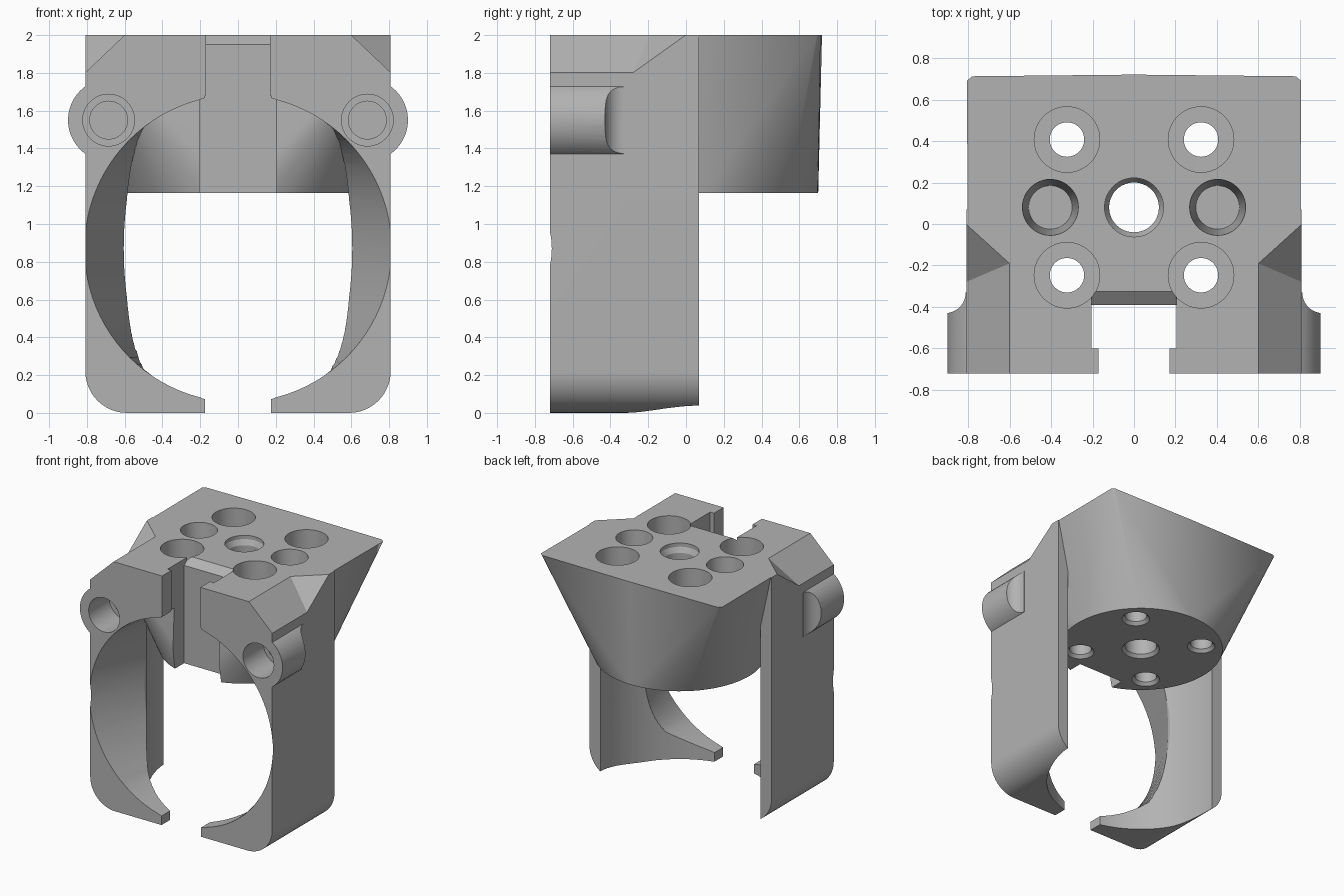
import bpy, bmesh
from math import sin, cos, pi, sqrt, radians
from mathutils import Vector

if "Cube" in bpy.data.objects:
    bpy.data.objects.remove(bpy.data.objects["Cube"])

grey = bpy.data.materials.new("plain grey")
grey.use_nodes = True
grey.diffuse_color = (0.45, 0.45, 0.45, 1)
grey.node_tree.nodes["Principled BSDF"].inputs["Base Color"].default_value = grey.diffuse_color


def finish(name, bm):
    bmesh.ops.recalc_face_normals(bm, faces=bm.faces[:])
    mesh = bpy.data.meshes.new(name)
    bm.to_mesh(mesh)
    bm.free()
    mesh.materials.append(grey)
    ob = bpy.data.objects.new(name, mesh)
    bpy.context.collection.objects.link(ob)
    return ob


def hull(name, points):
    bm = bmesh.new()
    for p in points:
        bm.verts.new(p)
    res = bmesh.ops.convex_hull(bm, input=bm.verts[:])
    loose = {g for g in res["geom_interior"] + res["geom_unused"]
             if isinstance(g, bmesh.types.BMVert)}
    bmesh.ops.delete(bm, geom=list(loose), context="VERTS")
    bmesh.ops.dissolve_limit(bm, angle_limit=radians(0.5), verts=bm.verts[:], edges=bm.edges[:])
    return finish(name, bm)


def loft(name, rings):
    """Closed solid through rings of equal point count."""
    bm = bmesh.new()
    rows = [[bm.verts.new(p) for p in ring] for ring in rings]
    n = len(rows[0])
    for a, b in zip(rows, rows[1:]):
        for i in range(n):
            j = (i + 1) % n
            bm.faces.new((a[i], a[j], b[j], b[i]))
    bm.faces.new(rows[0])
    bm.faces.new(rows[-1])
    return finish(name, bm)


def box(name, x0, x1, y0, y1, z0, z1):
    return hull(name, [(x, y, z) for x in (x0, x1) for y in (y0, y1) for z in (z0, z1)])


def turned(name, cx, c2, profile, axis="z", n=48):
    """Round solid from (position along axis, radius) pairs."""
    rings = []
    for h, r in profile:
        circle = [(cx + r * cos(2 * pi * i / n), c2 + r * sin(2 * pi * i / n)) for i in range(n)]
        rings.append([(u, v, h) if axis == "z" else (u, h, v) for u, v in circle])
    return loft(name, rings)


def combine(target, tool, operation):
    mod = target.modifiers.new(tool.name, "BOOLEAN")
    mod.operation, mod.object, mod.solver = operation, tool, "EXACT"
    bpy.context.view_layer.objects.active = target
    bpy.ops.object.modifier_apply(modifier=mod.name)
    bpy.data.objects.remove(tool)


def cut(target, tool):
    combine(target, tool, "DIFFERENCE")


def join(target, tool):
    combine(target, tool, "UNION")


FRONT, BACK, HALF = -0.72, 0.07, 0.808
SIDES = (-1, 1)

# Clamp block with rounded lower corners
outline = [(HALF, 2), (-HALF, 2)]
for s, start in ((-1, pi), (1, 1.5 * pi)):
    for i in range(13):
        a = start + i * pi / 24
        outline.append((s * (HALF - 0.22) + 0.22 * cos(a), 0.22 + 0.22 * sin(a)))
bracket = loft("clamp_bracket", [[(x, y, z) for x, z in outline] for y in (FRONT, BACK)])

# Ears for the clamp bolts, scooped into the sides at the rear
for s in SIDES:
    ear = turned("ear", s * 0.68, 1.55, [(FRONT, 0.22), (-0.33, 0.22)], "y")
    cut(ear, turned("ear_scoop", s * 0.911, -0.33, [(1.2, 0.1), (1.9, 0.1)]))
    join(bracket, ear)

# Gripping cavity: round at the front, narrowing inwards
CZ, R, GAP = 0.87, 0.813, 0.175
heights = [-0.1] + [CZ - R * cos(i * pi / 48) for i in range(3, 46)] + [1.68]


def round_width(z):
    return max(GAP, sqrt(max(0, R * R - (z - CZ) ** 2)))


def inner_width(z):
    return min(round_width(z), 0.605 * sqrt(1 - ((z - CZ) / 1.1) ** 2))


def section(y, width):
    return [(width(z), y, z) for z in heights] + [(-width(z), y, z) for z in reversed(heights)]


cut(bracket, loft("cavity", [
    section(FRONT - 0.02, round_width), section(FRONT, round_width),
    section(-0.32, inner_width), section(BACK + 0.05, inner_width)]))

# Round clearance below and around the hub
cut(bracket, turned("clearance", 0, 0.08, [(-0.1, 0.712), (1.6, 0.712)], n=96))

# Mounting hub: round underside swelling to a rectangular top
disc = [(0.62 * cos(i * pi / 48), 0.08 + 0.62 * sin(i * pi / 48), 1.165) for i in range(96)]
top = [(s * x, y, 2) for s in SIDES for x, y in ((0.8, -0.5), (0.805, 0.69), (0.78, 0.712))]
join(bracket, hull("hub", disc + top + [(0, 0.72, 2)]))

# Cut top corners of the clamp block
for s in SIDES:
    a, b, c = Vector((0.6, -0.19, 2)), Vector((0.81, 0, 2)), Vector((0.81, -0.28, 1.8))
    back = [a * 2 - c, c * 2 - a, b + 2 * (b - (a + c) / 2)]
    pts = back + [Vector((p.x, -1, p.z)) for p in back]
    cut(bracket, hull("corner_cut", [(s * p.x, p.y, p.z) for p in pts]))

# Front channel with narrower lips and a sloped top edge
cut(bracket, box("channel", -0.205, 0.205, -0.6, -0.39, 1.05, 2.1))
cut(bracket, box("channel_mouth", -0.17, 0.17, -0.8, -0.5, 1.05, 2.1))
cut(bracket, hull("channel_slope", [(x, y, z) for x in (-0.205, 0.205)
                                    for y, z in ((-0.45, 1.95), (-0.39, 1.95), (-0.26, 2.05), (-0.45, 2.05))]))

# Stepped bolt holes in the ears
for s in SIDES:
    cut(bracket, turned("ear_hole", s * 0.685, 1.55,
                        [(-0.8, 0.137), (-0.46, 0.137), (-0.4599, 0.1), (-0.35, 0.1)], "y"))

# Counterbored screw holes, centre hole and two tapered pockets
for x in SIDES:
    for y in SIDES:
        cut(bracket, turned("screw_hole", x * 0.323, 0.08 + y * 0.327,
                            [(1.1, 0.105), (1.165, 0.105), (1.19, 0.083),
                             (1.4, 0.083), (1.4001, 0.158), (2.1, 0.158)]))
    cut(bracket, turned("pocket", x * 0.403, 0.08, [(1.55, 0.105), (2, 0.135), (2.1, 0.135)]))
cut(bracket, turned("centre_hole", 0, 0.08,
                    [(1.1, 0.142), (1.165, 0.142), (1.19, 0.12),
                     (1.93, 0.12), (1.97, 0.142), (2.1, 0.142)]))

# Smooth curves, sharp edges
bpy.ops.object.select_all(action="DESELECT")
bracket.select_set(True)
bpy.context.view_layer.objects.active = bracket
bpy.ops.object.shade_smooth_by_angle(angle=radians(25))
